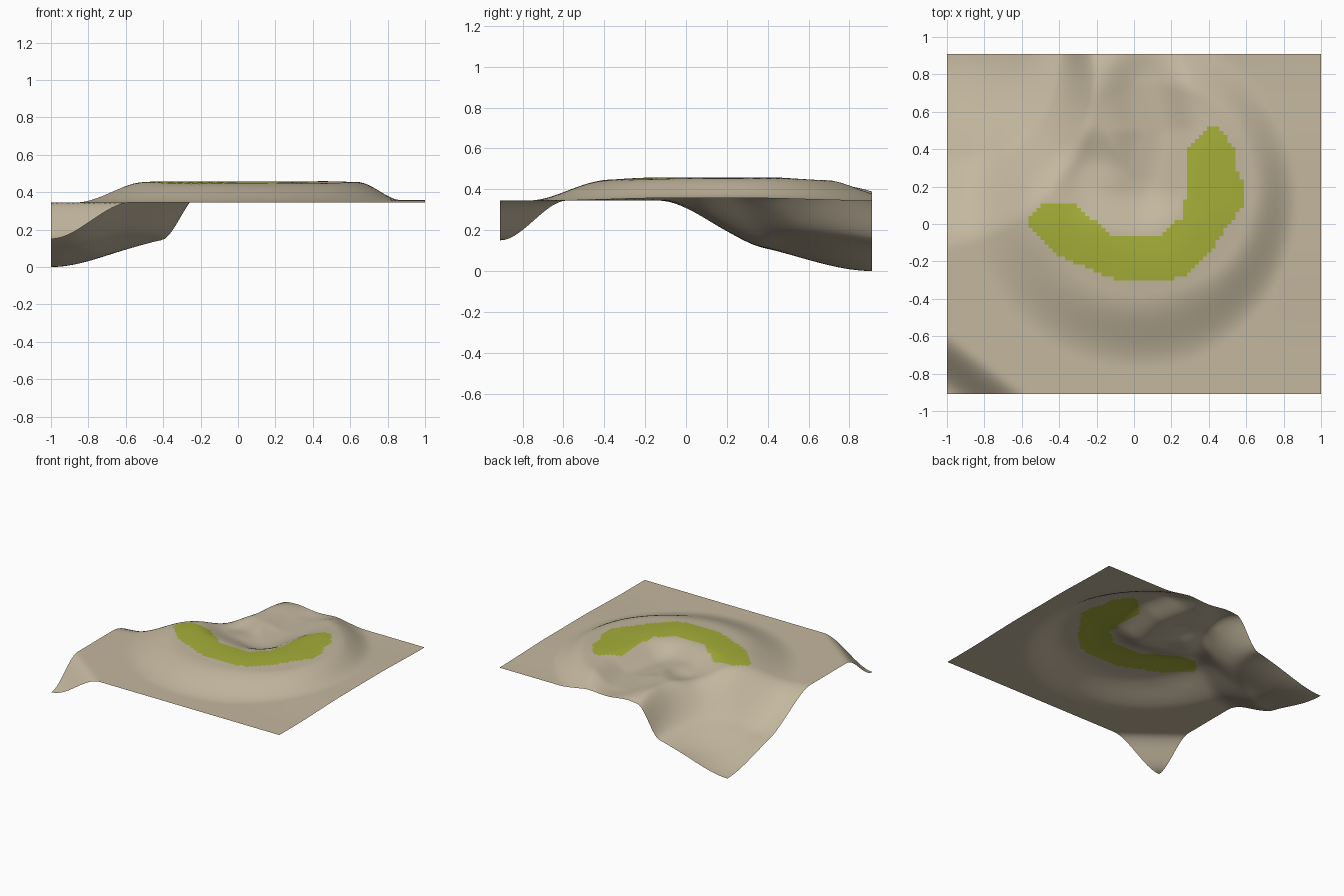
import bpy, bmesh, math
from mathutils import Vector

cube = bpy.data.objects.get("Cube")
if cube:
    bpy.data.objects.remove(cube, do_unlink=True)

HALF_X, HALF_Y = 1.0, 0.91
COLS, ROWS = 92, 84
BASE = 0.345

# Outline of the grassy crescent on the crest
GRASS = [(-.56, .03), (-.5, .1), (-.31, .1), (-.12, -.06), (.14, -.06), (.25, .03),
         (.285, .2), (.285, .41), (.4, .51), (.45, .51), (.53, .42), (.55, .3), (.59, .2),
         (.59, .1), (.5, -.01), (.4, -.16), (.28, -.27), (.2, -.3), (-.1, -.3),
         (-.4, -.17), (-.56, -.01)]
# Centre lines of the crest, the sunken middle and the valley leading out of it
CREST = [(-.42, .0), (0, -.17), (.2, -.17), (.42, .1), (.41, .4)]
MIDDLE = [(-.2, .25), (.03, .21), (.1, .5), (.05, .72)]
VALLEY = [(.08, .24), (.13, .5), (.07, .75)]


def smooth(a, b, v):
    t = min(1, max(0, (v - a) / (b - a)))
    return t * t * (3 - 2 * t)


def path_distance(p, path):
    best = 9
    for a, b in zip(path, path[1:]):
        a, b = Vector(a), Vector(b)
        t = min(1, max(0, (p - a).dot(b - a) / (b - a).length_squared))
        best = min(best, (p - a.lerp(b, t)).length)
    return best


def inside(p, outline):
    hit = False
    for a, b in zip(outline, outline[1:] + outline[:1]):
        if (a[1] > p.y) != (b[1] > p.y):
            if p.x < a[0] + (p.y - a[1]) * (b[0] - a[0]) / (b[1] - a[1]):
                hit = not hit
    return hit


def height(x, y):
    p = Vector((x, y))
    # broad round hill, steeper on its +x side, with a faint apron there
    c = p - Vector((.03, .17))
    r = c.length
    east = max(0, c.dot(Vector((.95, .3))) / max(r, .001))
    z = BASE + .1 * (1 - smooth(.55 + .06 * east, .94 - .1 * east, r))
    z += .012 * smooth(.3, .85, x) * (1 - smooth(.2, .8, abs(y - .1)))
    # crest, sunken middle, valley and lower shoulder
    z += .012 * (1 - smooth(0, .28, path_distance(p, CREST)))
    z -= .045 * (1 - smooth(.05, .28, path_distance(p, MIDDLE)))
    z -= .03 * (1 - smooth(0, .24, path_distance(p, VALLEY)))
    z -= .03 * (1 - smooth(.1, .42, (p - Vector((-.33, .52))).length))
    # large two-step hollow at the back corner
    dx, dy = max(0, x + HALF_X), max(0, HALF_Y - y)
    turn = math.atan2(dy, dx) / (math.pi / 2)
    t = 1 - math.hypot(dx, dy) / (.79 + .26 * turn)
    z -= .21 * smooth(0, .25 + .25 * turn, t) + .135 * smooth(.2 + .12 * turn, 1, t)
    # small dip at the front corner, cut off along a diagonal
    z -= .195 * (1 - smooth(0, 1, dx / .43 + (y + HALF_Y) / .33))
    return max(z, 0)


def material(name, colour):
    m = bpy.data.materials.new(name)
    m.use_nodes = True
    m.diffuse_color = colour
    bsdf = next(n for n in m.node_tree.nodes if n.type == 'BSDF_PRINCIPLED')
    bsdf.inputs["Base Color"].default_value = colour
    return m


# Terrain sheet
bm = bmesh.new()
bmesh.ops.create_grid(bm, x_segments=COLS, y_segments=ROWS, size=1)
for v in bm.verts:
    v.co.y *= HALF_Y
    v.co.z = height(v.co.x, v.co.y)
for f in bm.faces:
    f.smooth = True
    f.material_index = int(inside(f.calc_center_median().xy, GRASS))
mesh = bpy.data.meshes.new("terrain")
bm.to_mesh(mesh)
bm.free()
mesh.materials.append(material("sandy earth", (.55, .475, .345, 1)))
mesh.materials.append(material("olive grass", (.37, .42, .04, 1)))
terrain = bpy.data.objects.new("terrain", mesh)
bpy.context.collection.objects.link(terrain)
